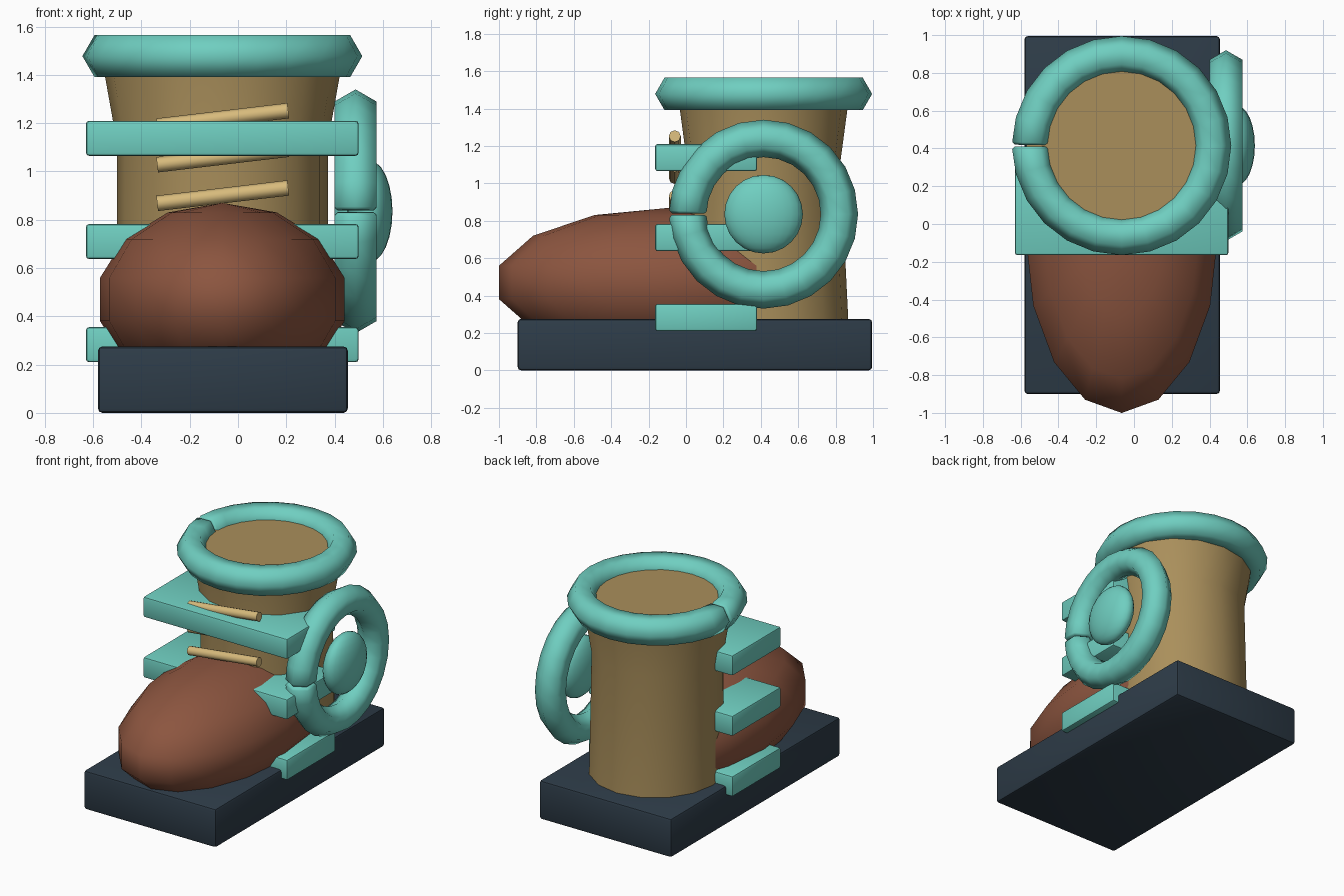
import bpy, bmesh
from math import pi, sin, cos, radians
from mathutils import Vector, Matrix

if "Cube" in bpy.data.objects:
    bpy.data.objects.remove(bpy.data.objects["Cube"], do_unlink=True)

CX = -0.065   # centre line of the boot
LEG_Y = 0.415  # axis of the leg


def material(name, rgb):
    m = bpy.data.materials.new(name)
    m.use_nodes = True
    m.diffuse_color = (*rgb, 1)
    m.node_tree.nodes["Principled BSDF"].inputs["Base Color"].default_value = (*rgb, 1)
    return m


teal = material("teal", (0.16, 0.62, 0.53))
brown = material("brown leather", (0.262, 0.091, 0.05))
tan = material("tan leather", (0.40, 0.275, 0.105))
cream = material("cream lace", (0.687, 0.497, 0.202))
slate = material("dark slate", (0.027, 0.045, 0.065))


def finish(name, bm, mat, angle, place=Matrix()):
    bmesh.ops.recalc_face_normals(bm, faces=bm.faces)
    bm.transform(place)
    me = bpy.data.meshes.new(name)
    bm.to_mesh(me)
    bm.free()
    me.materials.append(mat)
    ob = bpy.data.objects.new(name, me)
    bpy.context.collection.objects.link(ob)
    bpy.ops.object.select_all(action="DESELECT")
    ob.select_set(True)
    bpy.context.view_layer.objects.active = ob
    bpy.ops.object.shade_smooth_by_angle(angle=radians(angle))
    return ob


def loft(sections):
    """Skin a list of point loops and cap both ends."""
    bm = bmesh.new()
    loops = [[bm.verts.new(p) for p in s] for s in sections]
    n = len(loops[0])
    for a, b in zip(loops, loops[1:]):
        for i in range(n):
            j = (i + 1) % n
            bm.faces.new((a[i], a[j], b[j], b[i]))
    bm.faces.new(loops[0])
    bm.faces.new(loops[-1])
    return bm


def box(name, low, high, mat, bevel):
    low, high = Vector(low), Vector(high)
    bm = bmesh.new()
    bmesh.ops.create_cube(bm, size=1)
    bmesh.ops.scale(bm, vec=high - low, verts=bm.verts)
    bmesh.ops.bevel(bm, geom=bm.edges[:], offset=bevel, segments=2,
                    profile=0.5, affect="EDGES")
    finish(name, bm, mat, 30, Matrix.Translation((low + high) / 2))


def ellipsoid(name, centre, radii, segments, rings, mat):
    bm = bmesh.new()
    bmesh.ops.create_uvsphere(bm, u_segments=segments, v_segments=rings, radius=1)
    finish(name, bm, mat, 80,
           Matrix.Translation(centre) @ Matrix.Diagonal((*radii, 1)))


def split_ring(name, major, minor, seam, place, steps=24):
    """Six-sided roll bent into a ring, its rounded ends meeting at the seam."""
    gap, lip = 0.004 / major, 0.016 / major
    stops = [(gap, 0.86), (lip, 1)]
    stops += [(2 * pi * i / steps, 1) for i in range(1, steps)]
    stops += [(2 * pi - lip, 1), (2 * pi - gap, 0.86)]
    sections = []
    for turn, size in stops:
        a = seam + turn
        loop = []
        for k in range(6):
            r = major + minor * size * cos(k * pi / 3)
            loop.append((r * cos(a), r * sin(a), minor * size * sin(k * pi / 3)))
        sections.append(loop)
    finish(name, loft(sections), teal, 65, place)


# Sole
box("sole", (-0.58, -0.9, 0), (0.455, 0.995, 0.275), slate, 0.018)

# Toe
ellipsoid("toe", (CX, -0.08, 0.47), (0.52, 0.944, 0.4), 16, 7, brown)

# Leg, slightly waisted and flared at the top
leg_profile = [(0.2, 0.437, 0.456), (1.12, 0.437, 0.411), (1.5, 0.505, 0.462)]
finish("leg", loft([[(CX + rx * cos(2 * pi * i / 16), LEG_Y + ry * sin(2 * pi * i / 16), z)
                     for i in range(16)] for z, rx, ry in leg_profile]), tan, 40)

# Straps
for i, label in enumerate(("lower", "middle", "upper")):
    z = 0.21 + 0.4275 * i
    box(label + "_strap", (CX - 0.565, -0.165, z), (CX + 0.565, 0.38, z + 0.145), teal, 0.013)

# Laces: slanted six-sided rods
for i in range(3):
    start = Vector((-0.335, -0.06, 0.868 + 0.16 * i))
    end = Vector((0.208, -0.06, 0.932 + 0.16 * i))
    bm = bmesh.new()
    bmesh.ops.create_cone(bm, cap_ends=True, segments=8, radius1=0.032,
                          radius2=0.032, depth=(end - start).length)
    turn = (end - start).to_track_quat("Z", "Y").to_matrix().to_4x4()
    finish(f"lace_{i + 1}", bm, cream, 50, Matrix.Translation((start + end) / 2) @ turn)

# Padded collar, side ring and its button
split_ring("collar", 0.48, 0.1, pi, Matrix.Translation((CX, LEG_Y, 1.478)))
split_ring("side_ring", 0.405, 0.1, -pi / 2,
           Matrix.Translation((0.487, LEG_Y, 0.835)) @ Matrix.Rotation(pi / 2, 4, "Y"))
ellipsoid("side_button", (0.546, LEG_Y, 0.835), (0.094, 0.21, 0.21), 24, 12, teal)
